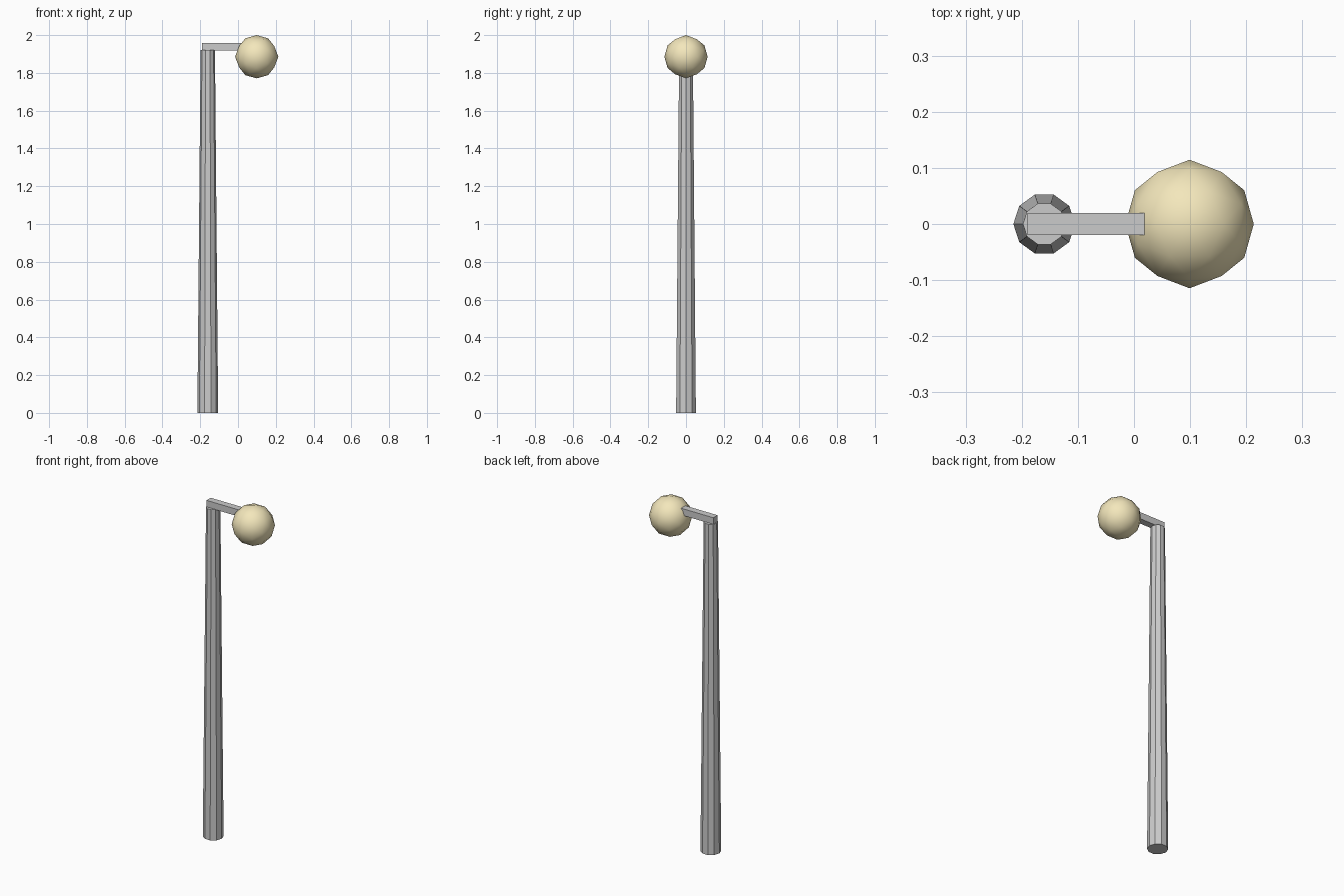
import bpy, math

if "Cube" in bpy.data.objects:
    bpy.data.objects.remove(bpy.data.objects["Cube"])

# Tapered ten-sided pole, with corners pointing along x
bpy.ops.mesh.primitive_cone_add(vertices=10, radius1=0.055, radius2=0.038, depth=1.92,
                                location=(-0.16, 0, 0.96),
                                rotation=(0, 0, math.radians(18)))
bpy.context.object.name = "pole"

# Square arm reaching from the pole top into the globe
x0, x1 = -0.19, 0.05
bpy.ops.mesh.primitive_cube_add(size=1, location=((x0 + x1) / 2, 0, 1.938))
arm = bpy.context.object
arm.name = "arm"
arm.scale = (x1 - x0, 0.039, 0.039)

# Low-poly globe lamp, tilted so an edge (not a corner) lies on top
tilt = -math.atan(2 / (1 + math.sqrt(5)))
bpy.ops.mesh.primitive_ico_sphere_add(subdivisions=2, radius=0.1145,
                                      location=(0.099, 0, 1.8855), rotation=(0, tilt, 0))
globe = bpy.context.object
globe.name = "lamp_globe"
bpy.ops.object.shade_smooth()

# Warm pale yellow glass
glass = bpy.data.materials.new("warm_glass")
glass.diffuse_color = (0.9, 0.8, 0.5, 1)
glass.use_nodes = True
glass.node_tree.nodes["Principled BSDF"].inputs["Base Color"].default_value = glass.diffuse_color
globe.data.materials.append(glass)
